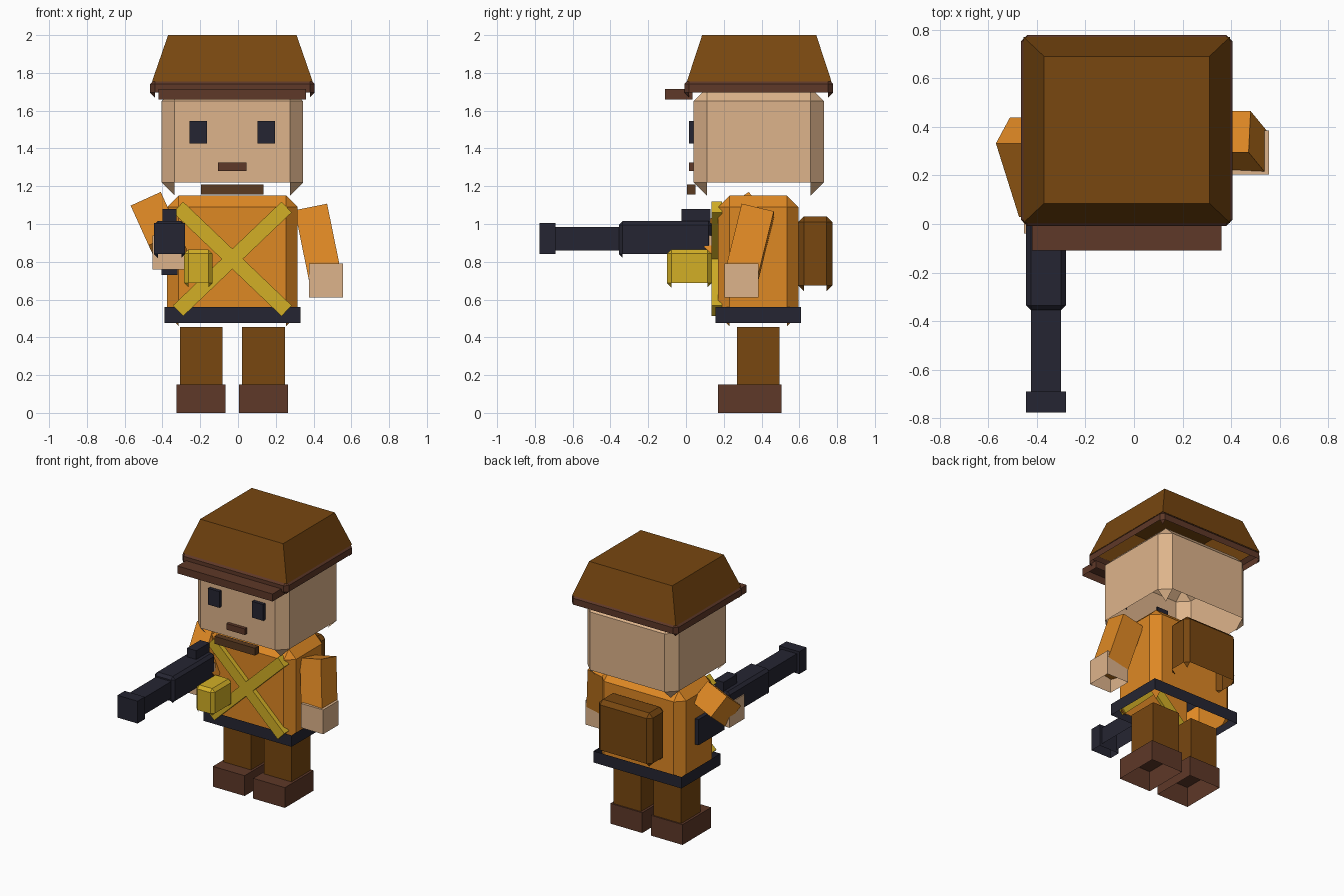
import bpy, bmesh
from math import radians
from mathutils import Vector, Matrix, Euler

old = bpy.data.objects.get("Cube")
if old:
    bpy.data.objects.remove(old, do_unlink=True)


def material(name, *rgb):
    """Flat material from 0-255 display values."""
    col = [((c / 255 + 0.055) / 1.055) ** 2.4 for c in rgb] + [1]
    m = bpy.data.materials.new(name)
    m.use_nodes = True
    m.diffuse_color = col
    bsdf = m.node_tree.nodes["Principled BSDF"]
    bsdf.inputs["Base Color"].default_value = col
    bsdf.inputs["Roughness"].default_value = 0.9
    return m


skin = material("skin", 222, 180, 139)
orange = material("orange cloth", 222, 136, 36)
brown = material("brown cloth", 120, 71, 16)
leather = material("dark leather", 94, 56, 40)
beard = material("beard brown", 90, 58, 32)
gold = material("gold", 210, 175, 38)
metal = material("dark metal", 37, 37, 50)


def box(name, mat, xs, ys, zs, bevel=0, taper=None, rot=None, open_bottom=True, open_top=False):
    """Box from ranges; optional chamfer, tapered top, rotation, open ends."""
    size = Vector([r[1] - r[0] for r in (xs, ys, zs)])
    mid = Vector([(r[1] + r[0]) / 2 for r in (xs, ys, zs)])
    bm = bmesh.new()
    bmesh.ops.create_cube(bm, size=1)
    for v in bm.verts:
        if taper and v.co.z > 0:
            v.co.x *= taper[0]
            v.co.y *= taper[1]
        v.co = Vector([a * b for a, b in zip(v.co, size)])
    if bevel:
        bmesh.ops.bevel(bm, geom=bm.edges[:], offset=bevel, segments=1,
                        profile=0.5, affect='EDGES')
    bm.normal_update()
    # Undersides are open, chamfered corners stay as small triangles
    gone = [f for f in bm.faces
            if (open_bottom and f.normal.z < -0.1 and len(f.verts) == 4)
            or (open_top and f.normal.z > 0.95)]
    bmesh.ops.delete(bm, geom=gone, context='FACES')
    if rot:
        bm.transform(Euler([radians(a) for a in rot]).to_matrix().to_4x4())
    bm.transform(Matrix.Translation(mid))
    me = bpy.data.meshes.new(name)
    bm.to_mesh(me)
    bm.free()
    me.materials.append(mat)
    ob = bpy.data.objects.new(name, me)
    bpy.context.collection.objects.link(ob)
    return ob


def around(c, s):
    """Range of width s centred on c."""
    return (c - s / 2, c + s / 2)


def arm(name, top, rx, ry, length=0.38, width=0.175):
    """Arm box hanging from its top centre along a rotated axis."""
    down = Euler((radians(rx), radians(ry), 0)).to_matrix() @ Vector((0, 0, -length / 2))
    c = Vector(top) + down
    box(name, orange, around(c.x, width), around(c.y, width), around(c.z, length),
        rot=(rx, ry, 0), open_bottom=False)


MID = -0.03  # body centre line

# Legs, boots and eyes, mirrored about the body centre line
for side, s in (("left", 1), ("right", -1)):
    x = MID + s * 0.165
    box(side + "_leg", brown, around(x, 0.225), (0.27, 0.495), (0.15, 0.455))
    box(side + "_boot", leather, around(x, 0.26), (0.17, 0.505), (0, 0.15))
    box(side + "_eye", metal, around(MID + s * 0.18, 0.092), (0.015, 0.05), (1.425, 1.545))

# Torso and belt
box("torso", orange, around(MID, 0.69), (0.17, 0.595), (0.46, 1.15), bevel=0.06)
box("belt", metal, around(MID, 0.72), (0.155, 0.61), (0.475, 0.56), open_top=True)

# Crossed chest straps and pouch
for i, s in enumerate((1, -1)):
    box("chest_strap_%d" % (i + 1), gold, around(MID, 0.795), (0.135, 0.19),
        around(0.815, 0.078), rot=(0, s * 43.7, 0), open_bottom=False)
box("pouch", gold, (-0.285, -0.135), (-0.1, 0.135), (0.665, 0.865), bevel=0.022)

# Backpack
box("backpack", brown, around(MID, 0.44), (0.595, 0.775), (0.645, 1.04), bevel=0.03)

# Arms and hands
arm("left_arm", (0.39, 0.38, 1.07), -13.6, -11.5)
arm("right_arm", (-0.46, 0.385, 1.07), -52.7, -24.4)
box("left_hand", skin, (0.375, 0.555), (0.203, 0.385), (0.61, 0.79))
box("right_hand", skin, (-0.452, -0.28), (-0.04, 0.137), (0.76, 0.94))

# Head and face
box("head", skin, around(MID, 0.75), (0.04, 0.73), (1.15, 1.72), bevel=0.07)
box("mouth", leather, around(MID, 0.15), (0.015, 0.05), (1.28, 1.325))
box("chin_beard", beard, around(MID, 0.33), (0.005, 0.05), (1.155, 1.21))

# Hat
box("hat_crown", brown, around(MID, 0.85), (0.005, 0.77), (1.755, 2.0), taper=(0.8, 0.79))
box("hat_brim", leather, around(MID, 0.87), (-0.008, 0.778), (1.67, 1.767),
    bevel=0.025, open_top=True)
box("hat_visor", leather, around(MID, 0.78), (-0.11, 0.035), (1.66, 1.715))

# Gun
GUN = -0.362
box("gun_body", metal, around(GUN, 0.165), (-0.355, 0.14), (0.82, 1.015), bevel=0.02)
box("gun_barrel", metal, around(GUN, 0.125), (-0.69, -0.35), (0.86, 0.985))
box("gun_muzzle", metal, around(GUN, 0.165), (-0.775, -0.69), (0.84, 1.005))
box("gun_sight", metal, around(GUN, 0.075), (-0.025, 0.13), (1.0, 1.08))
box("gun_stock", metal, around(GUN, 0.085), (0.13, 0.43), (0.73, 0.92))
